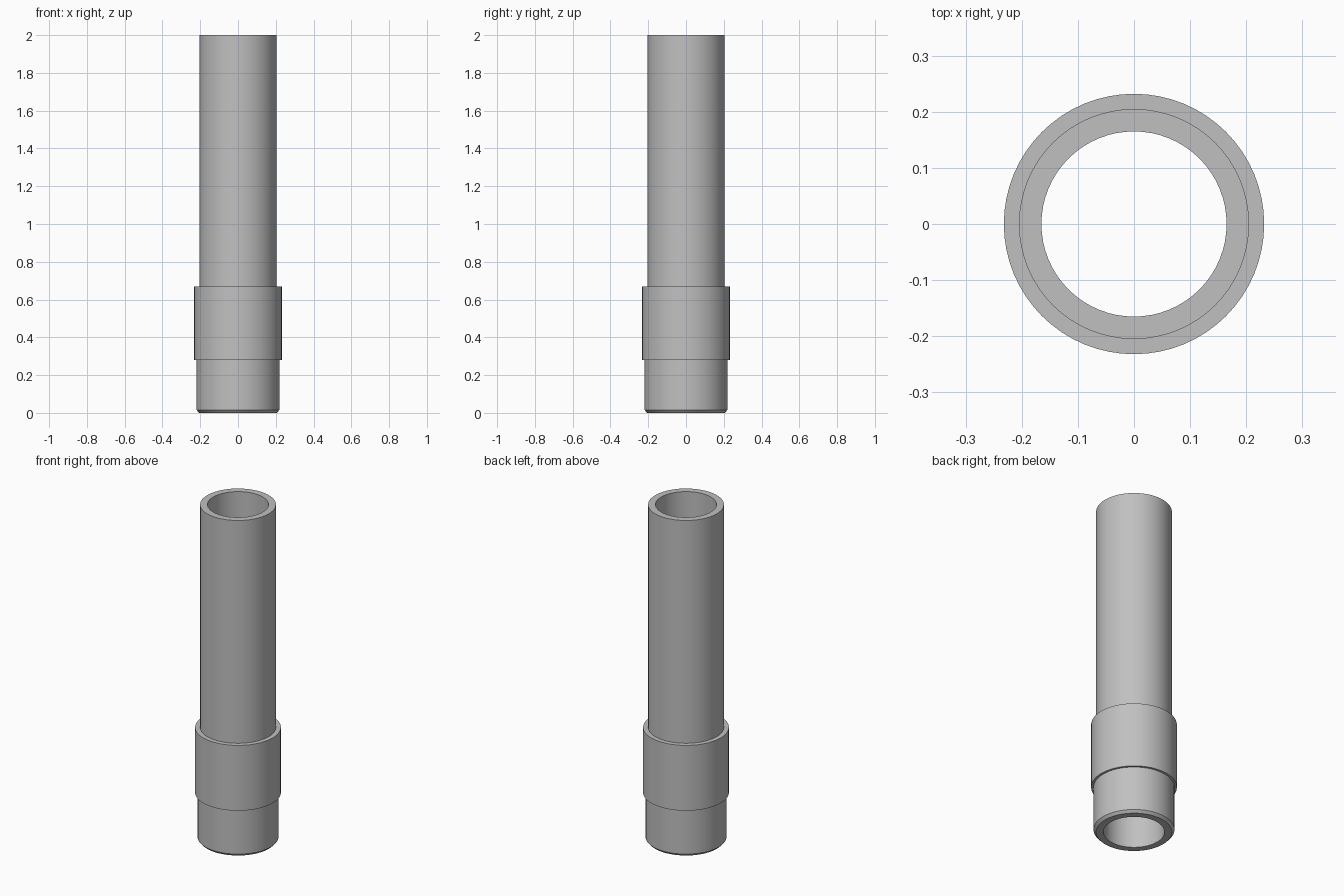
import bpy
import bmesh
import math
from mathutils import Matrix, Vector

cube = bpy.data.objects.get("Cube")
if cube:
    bpy.data.objects.remove(cube, do_unlink=True)

SEGMENTS = 64
BORE, BARREL, COLLAR, BASE = 0.165, 0.205, 0.232, 0.219
TOP, COLLAR_TOP, COLLAR_BOTTOM, CHAMFER = 2.0, 0.67, 0.28, 0.015

grey = bpy.data.materials.new("plain grey")
grey.use_nodes = True
colour = (0.53, 0.53, 0.53, 1)
grey.diffuse_color = colour
grey.node_tree.nodes["Principled BSDF"].inputs["Base Color"].default_value = colour


def lathe(name, profile):
    """Spin a closed (radius, height) outline around the z axis."""
    bm = bmesh.new()
    verts = [bm.verts.new((r, 0, z)) for r, z in profile]
    edges = [bm.edges.new((a, b)) for a, b in zip(verts, verts[1:] + verts[:1])]
    bmesh.ops.spin(bm, geom=verts + edges, cent=(0, 0, 0), axis=(0, 0, 1),
                   angle=math.tau, steps=SEGMENTS, use_merge=True)
    bmesh.ops.remove_doubles(bm, verts=bm.verts, dist=1e-5)
    bmesh.ops.recalc_face_normals(bm, faces=bm.faces)
    mesh = bpy.data.meshes.new(name)
    bm.to_mesh(mesh)
    bm.free()
    mesh.materials.append(grey)
    obj = bpy.data.objects.new(name, mesh)
    bpy.context.collection.objects.link(obj)
    bpy.ops.object.select_all(action="DESELECT")
    obj.select_set(True)
    bpy.context.view_layer.objects.active = obj
    bpy.ops.object.shade_smooth_by_angle(angle=math.radians(30))
    return obj


# Long hollow tube, open at both ends
lathe("barrel", [(BORE, 0), (BARREL, 0), (BARREL, TOP), (BORE, TOP)])

# Wide sleeve around the lower part
lathe("collar", [(BARREL, COLLAR_BOTTOM), (COLLAR, COLLAR_BOTTOM),
                 (COLLAR, COLLAR_TOP), (BARREL, COLLAR_TOP)])

# Thicker foot with a chamfered lower rim
lathe("base", [(BARREL, 0), (BASE, CHAMFER),
               (BASE, COLLAR_BOTTOM), (BARREL, COLLAR_BOTTOM)])
